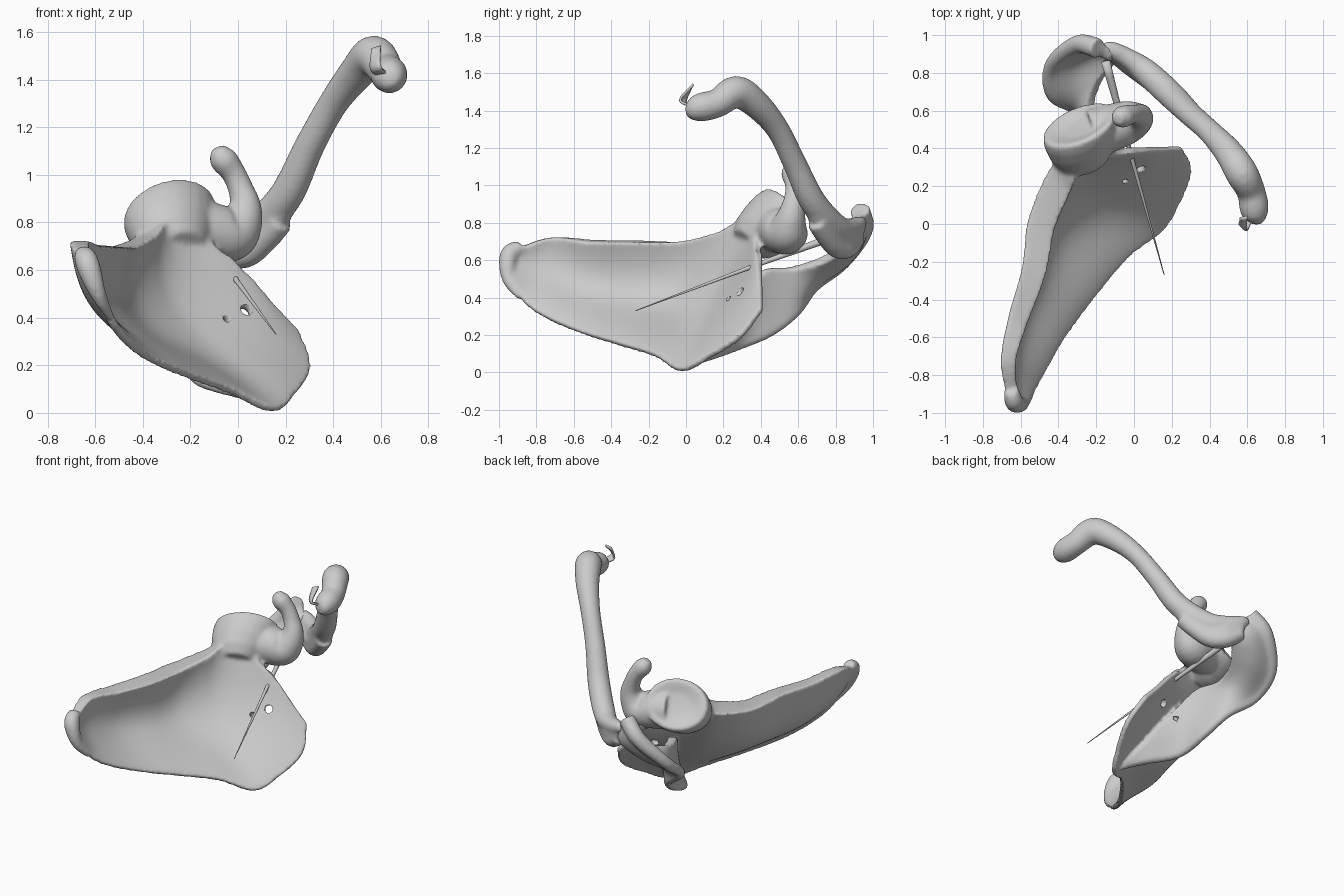
import bpy, bmesh, math
from mathutils import Vector

if "Cube" in bpy.data.objects:
    bpy.data.objects.remove(bpy.data.objects["Cube"])

bone = bpy.data.materials.new("bone_grey")
bone.use_nodes = True
bone.diffuse_color = (0.6, 0.6, 0.6, 1)
bone.node_tree.nodes["Principled BSDF"].inputs["Base Color"].default_value = (0.6, 0.6, 0.6, 1)


def spline(points, n):
    """Sample a smooth curve through the points, n + 1 samples."""
    p = [Vector(q) for q in points]
    p = [p[0] * 2 - p[1]] + p + [p[-1] * 2 - p[-2]]
    out = []
    for i in range(n + 1):
        s = i / n * (len(points) - 1)
        k = min(int(s), len(points) - 2)
        t = s - k
        a, b, c, d = p[k:k + 4]
        out.append((b * 2 + (c - a) * t + (a * 2 - b * 5 + c * 4 - d) * t ** 2
                    + (b * 3 - a - c * 3 + d) * t ** 3) * 0.5)
    return out


def loft(bm, rings):
    """Skin a closed solid over rings of equal length."""
    vs = [[bm.verts.new(p) for p in r] for r in rings]
    m = len(vs[0])
    for r, s in zip(vs, vs[1:]):
        for j in range(m):
            bm.faces.new((r[j], r[(j + 1) % m], s[(j + 1) % m], s[j]))
    bm.faces.new(vs[0])
    bm.faces.new(vs[-1])


def ellipse(c, ax, ay, n=24):
    return [c + ax * math.cos(math.tau * i / n) + ay * math.sin(math.tau * i / n) for i in range(n)]


def tube(bm, path, n=40):
    """Round tube; each path point is x, y, z, radius."""
    s = spline(path, n)
    rings = []
    for i, p in enumerate(s):
        tan = s[min(i + 1, n)].to_3d() - s[max(i - 1, 0)].to_3d()
        side = tan.cross(Vector((0.5, 0.6, -0.6))).normalized()
        r = max(p[3], 0.002)
        rings.append(ellipse(p.to_3d(), side * r, tan.cross(side).normalized() * r))
    loft(bm, rings)


def slab(bm, edge_a, edge_b, bow, thick, n=60, m=24):
    """Curved plate between two edges; edge_a carries its bulge along bow, edge_b its extra thickness."""
    grid, widths = [], []
    for a, b in zip(spline(edge_a, n), spline(edge_b, n)):
        us = [j / m for j in range(m + 1)]
        grid.append([a.to_3d().lerp(b.to_3d(), u) + bow * a[3] * math.sin(math.pi * u ** 1.5) for u in us])
        widths.append([thick + b[3] * u ** 5 for u in us])
    rings = []
    for i, row in enumerate(grid):
        up, down = [], []
        for j, p in enumerate(row):
            along = grid[min(i + 1, n)][j] - grid[max(i - 1, 0)][j]
            across = row[min(j + 1, m)] - row[max(j - 1, 0)]
            off = along.cross(across).normalized() * widths[i][j] / 2
            up.append(p + off)
            down.append(p - off)
        rings.append(up + down[::-1])
    loft(bm, rings)


def make(name, bm):
    bmesh.ops.recalc_face_normals(bm, faces=bm.faces)
    me = bpy.data.meshes.new(name)
    bm.to_mesh(me)
    bm.free()
    me.materials.append(bone)
    ob = bpy.data.objects.new(name, me)
    bpy.context.collection.objects.link(ob)
    me.shade_smooth()
    return ob


def fuse(ob, voxel):
    """Melt overlapping solids into one soft skin."""
    mod = ob.modifiers.new("fuse", "REMESH")
    mod.mode, mod.voxel_size, mod.use_smooth_shade = "VOXEL", voxel, True
    mod = ob.modifiers.new("soften", "SMOOTH")
    mod.factor, mod.iterations = .5, 10


# Shoulder blade: bowed plate, thin at the medial border and thick at the lateral one
bm = bmesh.new()
medial = [(-.58, -.97, .53, .01), (-.51, -.84, .35, .05), (-.38, -.61, .23, .1), (-.21, -.38, .155, .125),
          (-.03, -.17, .09, .13), (.15, -.03, .01, .11), (.24, .12, .08, .08), (.3, .29, .19, .01),
          (.25, .41, .34, -.06)]
lateral = [(-.635, -.945, .645, .035), (-.665, -.73, .72, .05), (-.61, -.5, .705, .08), (-.53, -.25, .7, .1),
           (-.49, 0, .7, .12), (-.41, .2, .735, .13), (-.37, .28, .77, .12), (-.34, .34, .79, .1),
           (-.31, .39, .81, .08)]
slab(bm, medial, lateral, Vector((-.74, .1, -.67)), .036)

# Rounded lower tip
tube(bm, [(-.54, -.89, .4, .015), (-.58, -.945, .48, .03), (-.61, -.955, .56, .045), (-.635, -.94, .635, .05),
          (-.65, -.88, .67, .04)])

# Ridge on the back sweeping out into the shoulder tip
crest = [(.11, 0, .04, 0), (.0, .12, .08, 0), (-.16, .26, .14, .01), (-.21, .45, .22, .01),
         (-.28, .59, .33, .02), (-.43, .68, .46, .04), (-.435, .84, .59, .05), (-.3, .95, .76, .04),
         (-.19, .93, .87, .01)]
root = [(.13, .03, .06, 0), (.05, .14, .18, 0), (-.06, .26, .36, 0), (-.18, .4, .54, 0), (-.24, .56, .56, 0),
        (-.2, .72, .6, 0), (-.13, .82, .66, 0), (-.08, .87, .72, 0), (-.12, .88, .82, 0)]
slab(bm, crest, root, Vector((-.3, .6, -.5)), .06)
tube(bm, [p[:3] + (r,) for p, r in zip(crest, (.01, .02, .03, .03, .03, .035, .04, .05, .055))])

# Shallow socket on a broad neck
face = Vector((-.35, .75, .55)).normalized()
long_axis = Vector((.4, .16, .04))
long_axis = (long_axis - face * long_axis.dot(face)).normalized()
short_axis = face.cross(long_axis)
centre, neck = Vector((-.29, .52, .84)), Vector((-.26, .36, .72))
loft(bm, [ellipse(neck.lerp(centre, t) + face * d, long_axis * r * 1.2, short_axis * r)
          for t, d, r in ((0, -.06, .09), (0, 0, .135), (.4, 0, .16), (.75, 0, .172), (1, 0, .172),
                          (1, .012, .155), (1, 0, .12), (1, -.015, .08), (1, -.02, .02))])

# Hooked process beside the socket
tube(bm, [(-.22, .48, .77, .13), (-.12, .51, .76, .125), (-.03, .54, .75, .115), (.015, .555, .8, .09),
          (.03, .57, .87, .068), (.012, .58, .94, .054), (-.02, .58, 1.01, .052), (-.065, .565, 1.07, .058),
          (-.085, .555, 1.115, .03)])
blade = make("shoulder_blade", bm)
fuse(blade, .011)

# Small holes worn through the plate
bm = bmesh.new()
for p, r in (((.025, .31, .42), .026), ((-.06, .25, .38), .016)):
    p, d = Vector(p), Vector((.4, -.75, .45)).normalized() * .09
    tube(bm, [(*(p - d), r), (*p, r), (*(p + d), r)], 4)
cutter = make("hole_cutter", bm)
cutter.hide_render = True
mod = blade.modifiers.new("holes", "BOOLEAN")
mod.operation, mod.object = "DIFFERENCE", cutter
baked = bpy.data.meshes.new_from_object(blade.evaluated_get(bpy.context.evaluated_depsgraph_get()))
blade.modifiers.clear()
blade.data = baked
baked.shade_smooth()
bpy.data.objects.remove(cutter)

# Collar bone, with a deeper flange where it meets the shoulder tip
bm = bmesh.new()
tube(bm, [(-.16, .94, .81, .03), (-.11, .92, .79, .045), (-.02, .87, .77, .055), (.07, .8, .78, .07),
          (.2, .68, .91, .072), (.3, .58, 1.12, .064), (.4, .49, 1.3, .063), (.5, .38, 1.43, .076),
          (.57, .27, 1.5, .086), (.62, .17, 1.44, .076), (.635, .09, 1.42, .078), (.635, .03, 1.41, .062),
          (.63, .0, 1.41, .03)], 70)
for drop, r in ((0, .062), (.05, .058)):
    tube(bm, [(.18, .7, .86 - drop, r), (.12, .745, .79 - drop, r), (.04, .805, .72 - drop, r),
              (-.04, .865, .72 - drop, r), (-.13, .92, .77 - drop, .045)])
fuse(make("collar_bone", bm), .012)

# Small curled flake at the inner end of the collar bone
bm = bmesh.new()
slab(bm, [(.6, .06, 1.42, 0), (.56, .0, 1.44, .01), (.56, .03, 1.53, 0)],
     [(.63, .03, 1.42, 0), (.6, -.03, 1.46, 0), (.6, .04, 1.54, 0)], Vector((0, -1, 0)), .012, 12, 4)
make("bone_flake", bm)

# Slender needle through the blade
bm = bmesh.new()
tube(bm, [(.16, -.27, .33, .002), (-.02, .38, .575, .012), (-.15, .86, .75, .024)], 12)
make("needle", bm)
